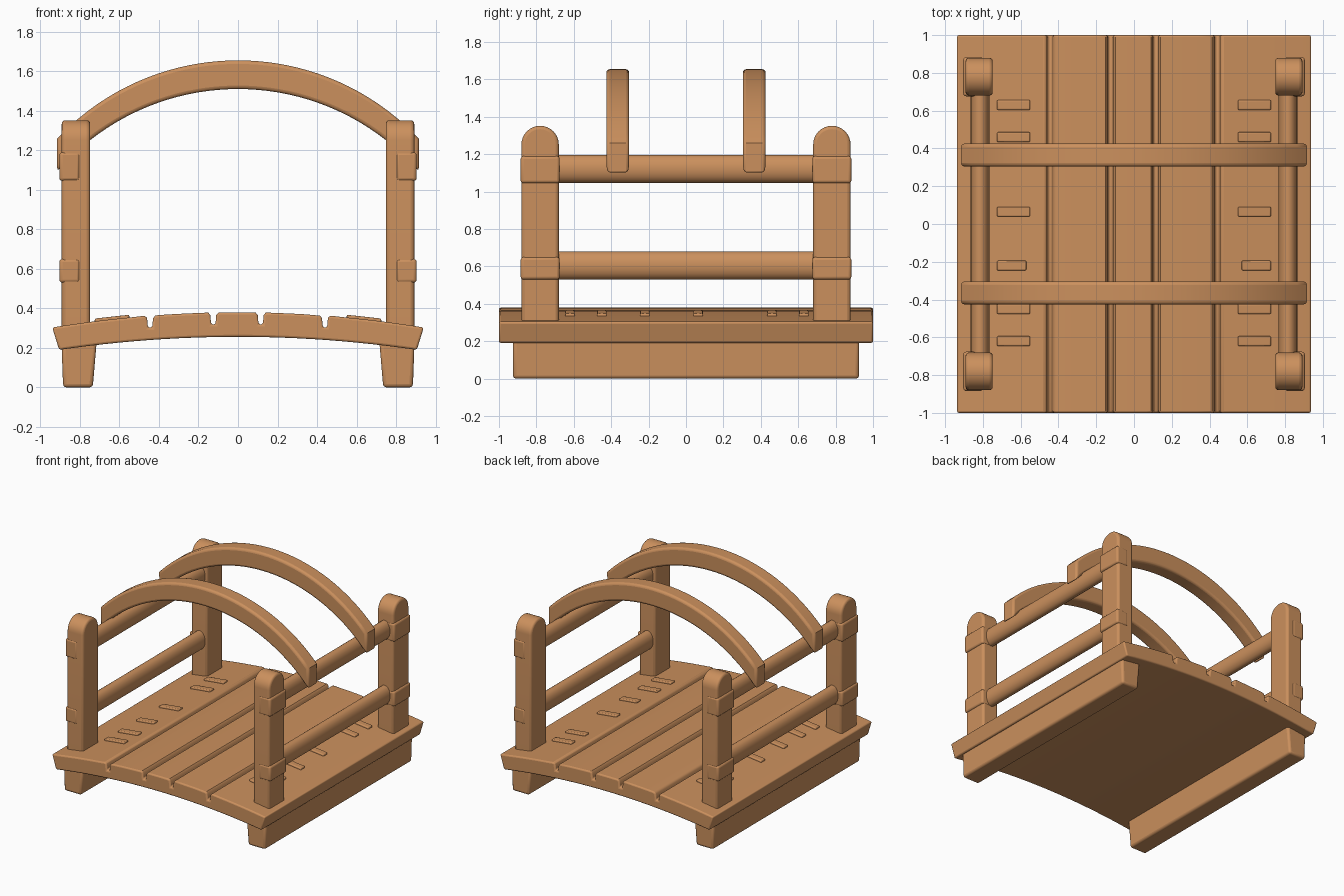
import bpy, bmesh, math

if "Cube" in bpy.data.objects:
    bpy.data.objects.remove(bpy.data.objects["Cube"])

wood = bpy.data.materials.new("warm wood")
wood.diffuse_color = (0.60, 0.28, 0.11, 1)
wood.use_nodes = True
wood.node_tree.nodes["Principled BSDF"].inputs["Base Color"].default_value = wood.diffuse_color


def finish(name, bm, bevel, segments=3, angle=50):
    bmesh.ops.recalc_face_normals(bm, faces=bm.faces)
    me = bpy.data.meshes.new(name)
    bm.to_mesh(me)
    bm.free()
    ob = bpy.data.objects.new(name, me)
    bpy.context.collection.objects.link(ob)
    me.materials.append(wood)
    if bevel:
        mod = ob.modifiers.new("rounded edges", 'BEVEL')
        mod.width, mod.segments = bevel, segments
        mod.limit_method, mod.angle_limit = 'ANGLE', math.radians(angle)
    bpy.ops.object.select_all(action='DESELECT')
    bpy.context.view_layer.objects.active = ob
    ob.select_set(True)
    bpy.ops.object.shade_smooth_by_angle(angle=math.radians(40))
    return ob


def prism(name, pts, axis, lo, hi, bevel):
    """Extrude a 2D profile: axis 'y' takes (x, z) points, axis 'x' takes (y, z)."""
    bm = bmesh.new()
    put = (lambda a, b, t: (a, t, b)) if axis == 'y' else (lambda a, b, t: (t, a, b))
    ends = [[bm.verts.new(put(a, b, t)) for a, b in pts] for t in (lo, hi)]
    bm.faces.new(ends[0])
    bm.faces.new(ends[1])
    n = len(pts)
    for i in range(n):
        j = (i + 1) % n
        bm.faces.new((ends[0][i], ends[0][j], ends[1][j], ends[1][i]))
    return finish(name, bm, bevel)


def rect(a0, a1, b0, b1):
    return [(a0, b0), (a1, b0), (a1, b1), (a0, b1)]


# arched deck with four grooves between the planks
def deck_top(x):
    return 0.38 - 0.075 * (x / 0.93) ** 2


grooves = (-0.445, -0.125, 0.115, 0.44)
top = [(x, deck_top(x)) for x in (-0.94 + 1.88 * i / 28 for i in range(29))
       if all(abs(x - g) > 0.04 for g in grooves)]
for g in grooves:
    z = deck_top(g)
    top += [(g - 0.026, z), (g - 0.015, z - 0.012), (g - 0.011, z - 0.06),
            (g + 0.011, z - 0.06), (g + 0.015, z - 0.012), (g + 0.026, z)]
top.sort(key=lambda p: p[0])
bottom = [(x, 0.256 - 0.066 * (x / 0.905) ** 2)
          for x in (0.905 - 1.81 * i / 24 for i in range(25))]
prism("deck", top + bottom, 'y', -1, 1, 0.012)

for side, word in ((-1, "left"), (1, "right")):
    # ground beam, slightly wider at the top
    prism(f"{word}_ground_beam",
          [(side * 0.735, 0), (side * 0.885, 0), (side * 0.893, 0.22), (side * 0.715, 0.235)],
          'y', -0.925, 0.925, 0.018)

    # posts with rounded tops, and the raised bands where the rails meet them
    for end, where in ((-1, "front"), (1, "back")):
        yc = end * 0.78
        prof = [(yc - 0.1, 0.27), (yc + 0.1, 0.27)]
        prof += [(yc + 0.1 * math.cos(a), 1.252 + 0.1 * math.sin(a))
                 for a in (math.pi * i / 16 for i in range(17))]
        x0, x1 = sorted((side * 0.748, side * 0.892))
        prism(f"{where}_{word}_post", prof, 'x', x0, x1, 0.018)
        for level, z0, z1 in (("upper", 1.045, 1.19), ("lower", 0.53, 0.65)):
            b0, b1 = sorted((side * 0.80, side * 0.904))
            prism(f"{where}_{word}_{level}_band",
                  rect(yc - 0.104, yc + 0.104, z0, z1), 'x', b0, b1, 0.015)

    # oval rails between the posts
    for level, z in (("upper", 1.122), ("lower", 0.605)):
        prof = [(side * 0.815 + 0.05 * math.cos(a), z + 0.075 * math.sin(a))
                for a in (2 * math.pi * i / 20 for i in range(20))]
        prism(f"{word}_{level}_rail", prof, 'y', -0.75, 0.75, 0)

    # raised pegs on the outer planks
    slope = 2 * 0.075 / 0.93 ** 2
    for i, y in enumerate((-0.62, -0.45, -0.22, 0.065, 0.46, 0.63)):
        xa, xb = (0.55, 0.725) if i != 2 else (0.57, 0.725)
        prof = [(side * xa, deck_top(xa) - 0.02), (side * xb, deck_top(xb) - 0.02),
                (side * xb, deck_top(xb) + 0.014), (side * xa, deck_top(xa) + 0.014)]
        prism(f"{word}_peg_{i + 1}", prof, 'y', y - 0.026, y + 0.026, 0.007)


# overhead arches resting on the upper rails
def arc(radius, crown, x):
    return crown - radius + math.sqrt(radius ** 2 - x ** 2)


xs = [-0.915 + 1.83 * i / 36 for i in range(37)]
arch = [(x, arc(1.255, 1.655, x)) for x in xs] + [(x, arc(1.212, 1.51, x)) for x in reversed(xs)]
for y, where in ((-0.365, "front"), (0.365, "back")):
    prism(f"{where}_arch", arch, 'y', y - 0.061, y + 0.061, 0.018)
